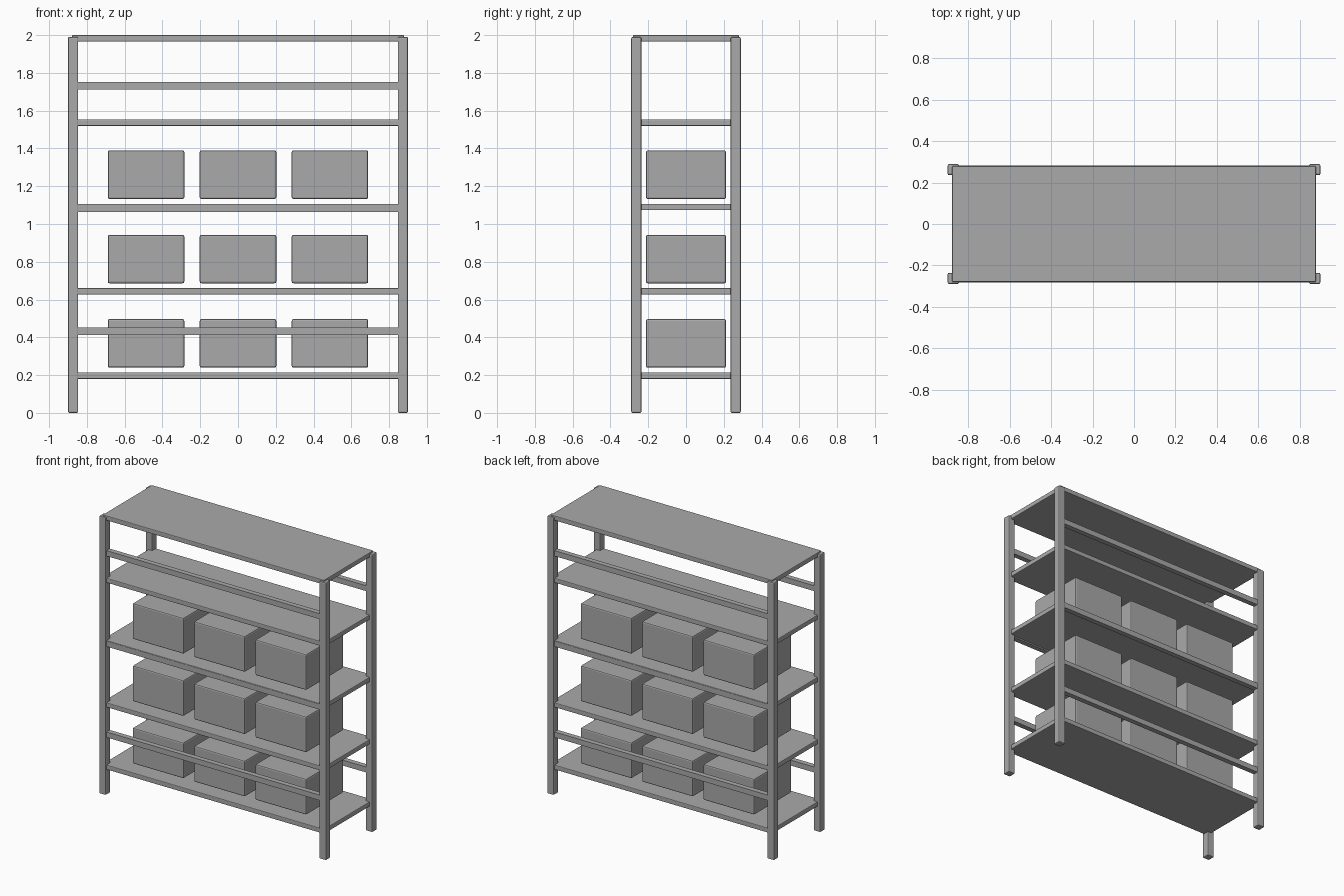
import bpy
import bmesh
from mathutils import Vector

default = bpy.data.objects.get("Cube")
if default:
    bpy.data.objects.remove(default, do_unlink=True)

# One plain grey for the whole rack
GREY = (0.4, 0.4, 0.4, 1.0)
grey = bpy.data.materials.new("plain_grey")
grey.use_nodes = True
grey.diffuse_color = GREY
grey.node_tree.nodes["Principled BSDF"].inputs["Base Color"].default_value = GREY


def block(name, centre, size, bevel=0.0):
    """Axis-aligned box with optionally softened edges."""
    bm = bmesh.new()
    bmesh.ops.create_cube(bm, size=1.0)
    bmesh.ops.scale(bm, vec=Vector(size), verts=bm.verts)
    mesh = bpy.data.meshes.new(name)
    bm.to_mesh(mesh)
    bm.free()
    mesh.materials.append(grey)
    obj = bpy.data.objects.new(name, mesh)
    obj.location = centre
    bpy.context.collection.objects.link(obj)
    if bevel:
        mod = obj.modifiers.new("soft_edges", 'BEVEL')
        mod.width = bevel
        mod.segments = 2
    return obj


SIDES = (("right", -1), ("left", 1))
DEPTHS = (("front", -1), ("back", 1))
POST_X, POST_Y, POST_W = 0.873, 0.263, 0.054
POST_H = 1.99

# Corner posts
for side, sx in SIDES:
    for depth, sy in DEPTHS:
        block(f"{depth}_{side}_post", (sx * POST_X, sy * POST_Y, POST_H / 2),
              (POST_W, POST_W, POST_H), 0.007)

# Shelves, evenly spaced up to the top panel
SHELF_T = 0.034
SHELF_STEP = 0.4465
FIRST_SHELF = 0.197
for i in range(5):
    name = "top_panel" if i == 4 else f"shelf_{i + 1}"
    block(name, (0, 0, FIRST_SHELF + i * SHELF_STEP), (1.757, 0.56, SHELF_T), 0.005)

# Long rails between the posts, front and back
for level, z in (("lower", 0.432), ("middle", 1.083), ("upper", 1.732)):
    for depth, sy in DEPTHS:
        block(f"{level}_{depth}_rail", (0, sy * POST_Y, z),
              (2 * POST_X - POST_W, 0.037, 0.039))

# Three storage boxes above each of the lower three shelves
for row in range(3):
    z = FIRST_SHELF + row * SHELF_STEP + 0.171
    for col in (-1, 0, 1):
        block(f"storage_box_{row + 1}_{col + 2}", (col * 0.487, 0, z),
              (0.405, 0.424, 0.257), 0.009)
